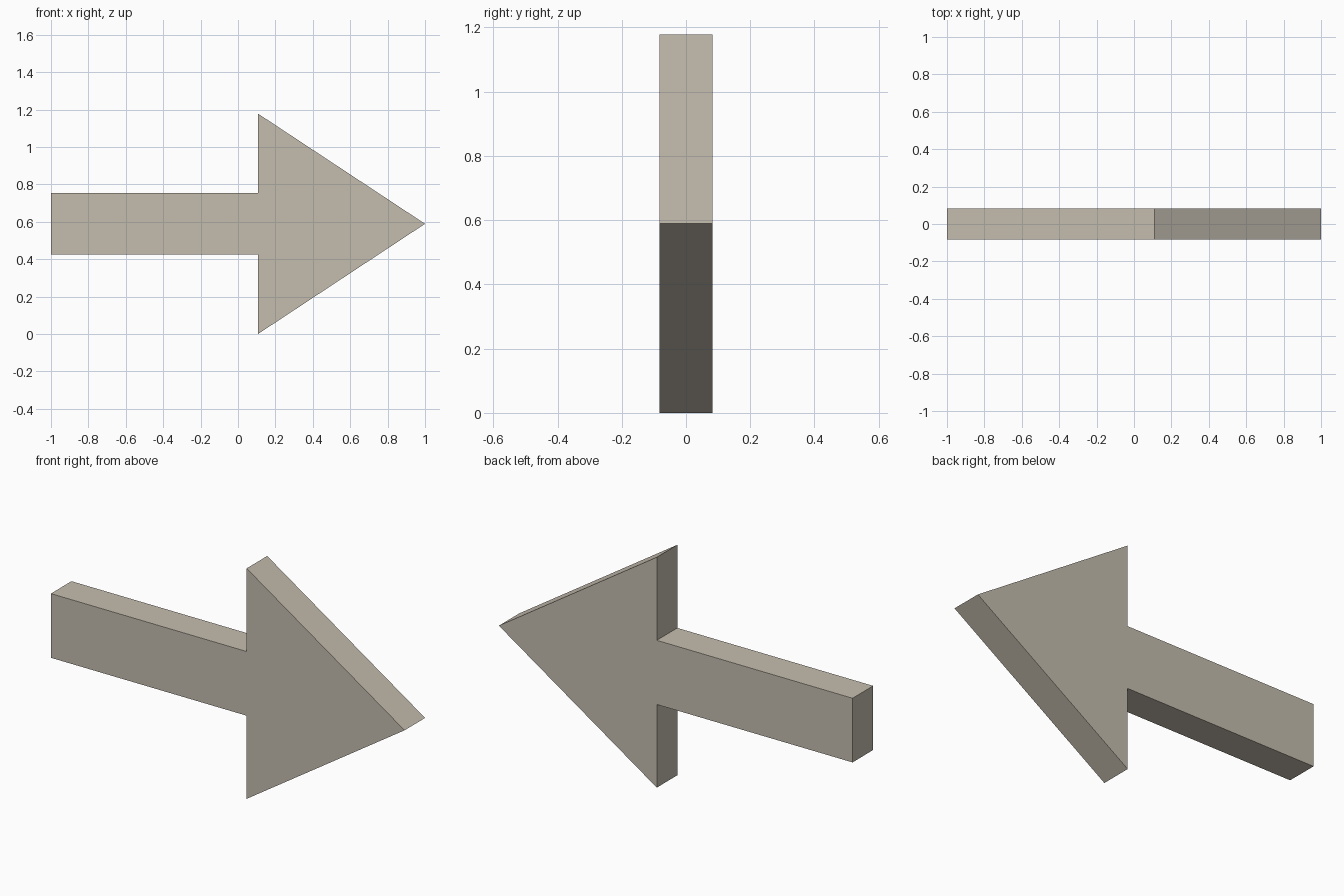
import bpy, bmesh
from mathutils import Vector

if "Cube" in bpy.data.objects:
    bpy.data.objects.remove(bpy.data.objects["Cube"])

HALF_DEPTH = 0.083
MID_Z = 0.589
NECK_X = 0.107

# Upper half of the arrow outline, as x and height above the centre line
upper = [(-1.0, 0.164), (NECK_X, 0.164), (NECK_X, 0.589)]
outline = upper + [(1.0, 0.0)] + [(x, -h) for x, h in reversed(upper)]

# Front face, extruded to the back
bm = bmesh.new()
front = bm.faces.new([bm.verts.new((x, -HALF_DEPTH, MID_Z + h)) for x, h in outline])
extruded = bmesh.ops.extrude_face_region(bm, geom=[front], use_keep_orig=True)
back_verts = [g for g in extruded["geom"] if isinstance(g, bmesh.types.BMVert)]
bmesh.ops.translate(bm, verts=back_verts, vec=Vector((0, 2 * HALF_DEPTH, 0)))
bmesh.ops.recalc_face_normals(bm, faces=bm.faces[:])

mesh = bpy.data.meshes.new("arrow")
bm.to_mesh(mesh)
bm.free()

# Single warm grey colour
mat = bpy.data.materials.new("warm_grey")
mat.diffuse_color = (0.56, 0.51, 0.43, 1.0)
mat.use_nodes = True
mat.node_tree.nodes["Principled BSDF"].inputs["Base Color"].default_value = mat.diffuse_color
mesh.materials.append(mat)

arrow = bpy.data.objects.new("arrow", mesh)
bpy.context.collection.objects.link(arrow)
